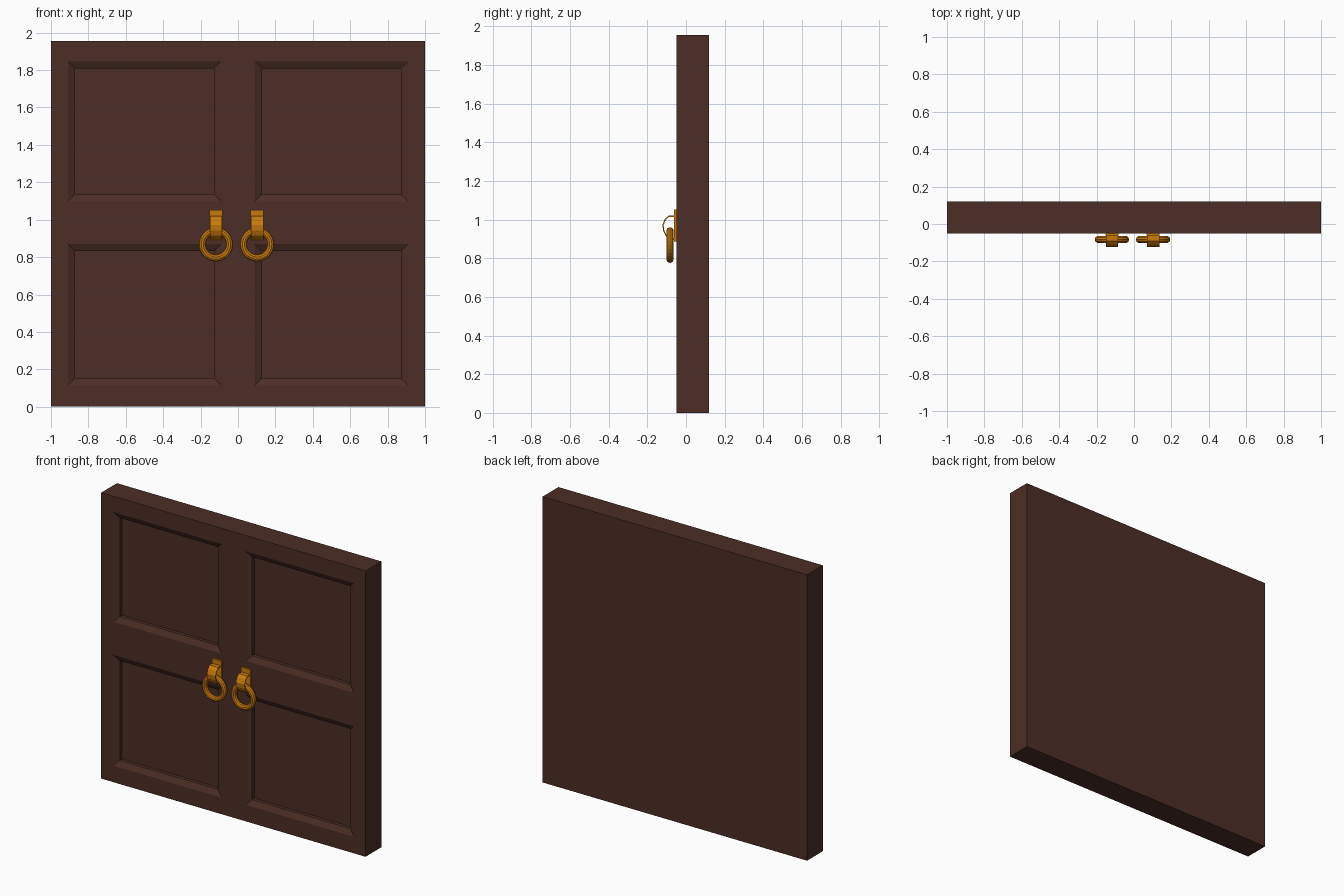
import bpy, bmesh, math
from mathutils import Vector

if "Cube" in bpy.data.objects:
    bpy.data.objects.remove(bpy.data.objects["Cube"])


def material(name, rgb):
    m = bpy.data.materials.new(name)
    m.diffuse_color = (*rgb, 1)
    m.use_nodes = True
    m.node_tree.nodes["Principled BSDF"].inputs["Base Color"].default_value = m.diffuse_color
    return m


wood = material("dark_wood", (0.072, 0.027, 0.019))
gold = material("brass", (0.58, 0.195, 0.004))


def finish(bm, name, mat):
    bmesh.ops.recalc_face_normals(bm, faces=bm.faces[:])
    me = bpy.data.meshes.new(name)
    bm.to_mesh(me)
    bm.free()
    ob = bpy.data.objects.new(name, me)
    ob.data.materials.append(mat)
    bpy.context.collection.objects.link(ob)
    return ob


# Door slab: front face as a grid, panel cells sunk with a bevel and a step
FRONT, BACK = -0.05, 0.12
xs = [-1, -0.91, -0.09, 0.09, 0.91, 1]
zs = [0, 0.113, 0.87, 1.097, 1.847, 1.955]
bm = bmesh.new()
v = [[bm.verts.new((x, FRONT, z)) for x in xs] for z in zs]
panels = []
for j in range(5):
    for i in range(5):
        f = bm.faces.new((v[j][i], v[j][i + 1], v[j + 1][i + 1], v[j + 1][i]))
        if i in (1, 3) and j in (1, 3):
            panels.append(f)
rim = [e for e in bm.edges if e.is_boundary]
ext = bmesh.ops.extrude_edge_only(bm, edges=rim)["geom"]
for p in ext:
    if isinstance(p, bmesh.types.BMVert):
        p.co.y = BACK
bm.faces.ensure_lookup_table()
bmesh.ops.holes_fill(bm, edges=[e for e in bm.edges if e.is_boundary], sides=0)
for f in panels:
    bmesh.ops.inset_individual(bm, faces=[f], thickness=0.053)
    for p in f.verts:
        p.co.y = FRONT + 0.02
    new = bmesh.ops.extrude_face_region(bm, geom=[f])["geom"]
    for p in new:
        if isinstance(p, bmesh.types.BMVert):
            p.co.y = FRONT + 0.045
    if f.is_valid and any(isinstance(g, bmesh.types.BMFace) and g != f for g in new):
        bm.faces.remove(f)
finish(bm, "double_door", wood)


# Handles: back plate, bent strap and hanging ring
def handle(cx, side):
    bm = bmesh.new()
    bmesh.ops.create_cube(bm, size=1)
    for p in bm.verts:
        p.co = Vector((cx + p.co.x * 0.07, -0.055 + p.co.y * 0.014, 0.97 + p.co.z * 0.165))
    finish(bm, side + "_handle_plate", gold)

    path = [(-0.058, 1.017), (-0.090, 1.017), (-0.108, 1.000), (-0.119, 0.972),
            (-0.115, 0.942), (-0.103, 0.917), (-0.085, 0.902), (-0.058, 0.897)]
    bm = bmesh.new()
    rows = [[bm.verts.new((cx + s * 0.033, y, z)) for s in (-1, 1)] for y, z in path]
    for a, b in zip(rows, rows[1:]):
        bm.faces.new((a[0], a[1], b[1], b[0]))
    strap = finish(bm, side + "_handle_strap", gold)
    mod = strap.modifiers.new("thickness", 'SOLIDIFY')
    mod.thickness = 0.006
    mod.offset = 0

    bpy.ops.mesh.primitive_torus_add(major_segments=28, minor_segments=10,
                                     major_radius=0.073, minor_radius=0.019,
                                     location=(cx, -0.083, 0.868),
                                     rotation=(math.pi / 2, 0, 0))
    ring = bpy.context.object
    ring.name = side + "_handle_ring"
    ring.data.materials.append(gold)
    for f in ring.data.polygons:
        f.use_smooth = False


handle(-0.118, "left")
handle(0.102, "right")
